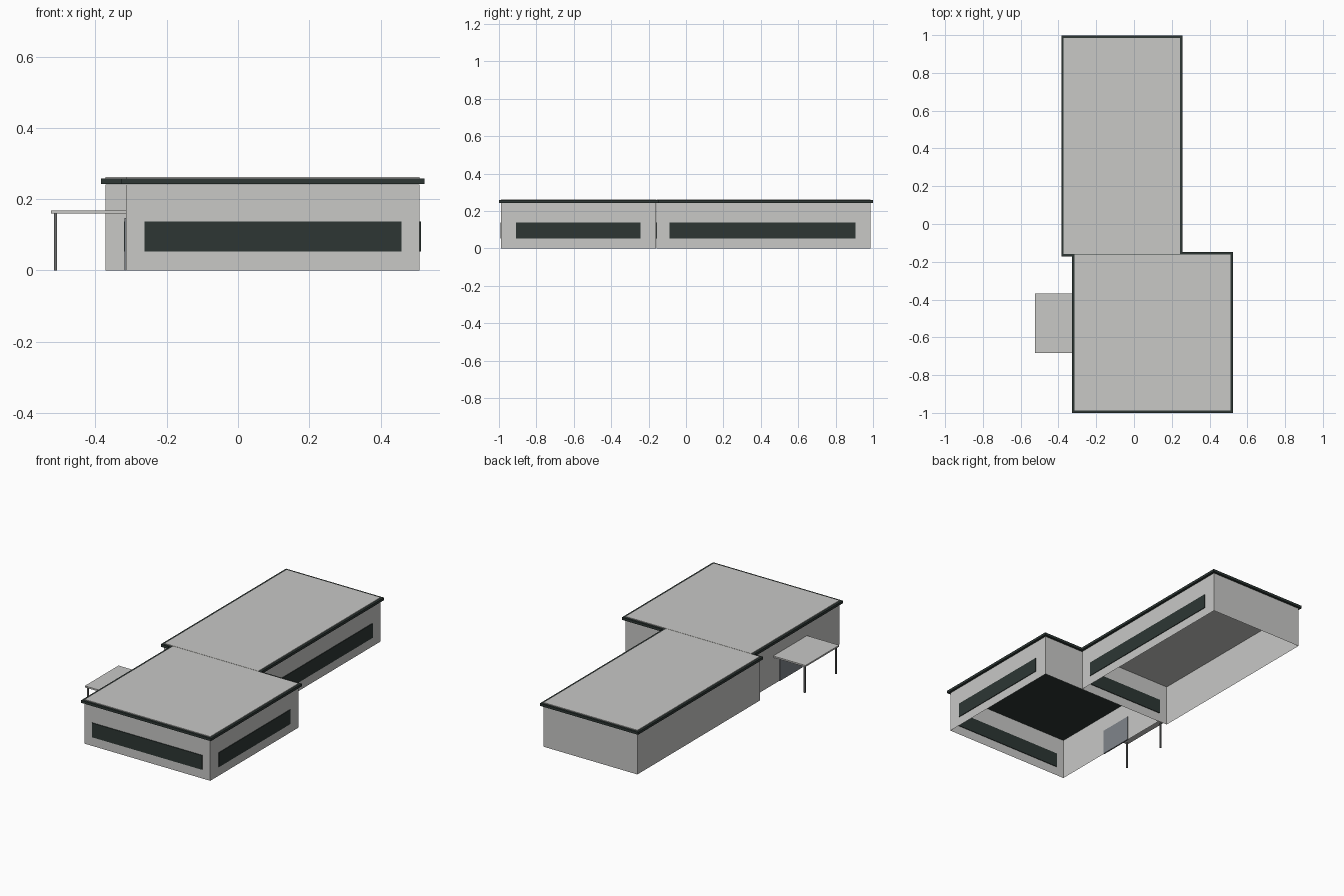
import bpy
import bmesh
from mathutils import Vector

if "Cube" in bpy.data.objects:
    bpy.data.objects.remove(bpy.data.objects["Cube"], do_unlink=True)


def material(name, r, g, b):
    mat = bpy.data.materials.new(name)
    mat.use_nodes = True
    mat.diffuse_color = (r, g, b, 1)
    mat.node_tree.nodes["Principled BSDF"].inputs["Base Color"].default_value = (r, g, b, 1)
    return mat


light_grey = material("light grey render", 0.58, 0.58, 0.565)
dark_slate = material("dark slate", 0.026, 0.037, 0.034)
door_grey = material("blue grey door", 0.215, 0.235, 0.26)
post_grey = material("post grey", 0.15, 0.155, 0.155)


def box(name, x, y, z, mat, open_sides=()):
    """Box from (min, max) ranges; open_sides lists the z directions left open."""
    bm = bmesh.new()
    bmesh.ops.create_cube(bm, size=1)
    for v in bm.verts:
        v.co = Vector([r[0] if c < 0 else r[1] for r, c in zip((x, y, z), v.co)])
    bm.normal_update()
    gone = [f for f in bm.faces if round(f.normal.z) in open_sides and round(f.normal.z)]
    bmesh.ops.delete(bm, geom=gone, context="FACES")
    mesh = bpy.data.meshes.new(name)
    bm.to_mesh(mesh)
    bm.free()
    mesh.materials.append(mat)
    obj = bpy.data.objects.new(name, mesh)
    bpy.context.collection.objects.link(obj)
    return obj


def around(c, half):
    return (c - half, c + half)


# Two wings: hollow walls, overhanging dark roof edge and pale roof panel
EAVE = 0.013
wings = {
    "front_wing": ((-0.314, 0.51), (-0.988, -0.161), (-1, 1)),
    "rear_wing": ((-0.372, 0.244), (-0.159, 0.986), (-1,)),
}
for name, (x, y, openings) in wings.items():
    box(name + "_walls", x, y, (0, 0.242), light_grey, openings)
    box(name + "_roof_edge", (x[0] - EAVE, x[1] + EAVE), (y[0] - EAVE, y[1] + EAVE),
        (0.243, 0.258), dark_slate)
    box(name + "_roof_panel", x, y, (0.257, 0.262), light_grey)

# Strip windows set through the walls
SILL = (0.053, 0.138)
GLASS = 0.004
box("front_window", (-0.263, 0.459), around(-0.988, GLASS), SILL, dark_slate)
box("front_wing_side_window", around(0.51, GLASS), (-0.91, -0.243), SILL, dark_slate)
box("rear_wing_side_window", around(0.244, GLASS), (-0.088, 0.907), SILL, dark_slate)
box("rear_wing_front_window", (-0.32, 0.18), around(-0.159, GLASS), SILL, dark_slate)

# Entrance with canopy on two posts
box("entrance_door", around(-0.314, GLASS), (-0.634, -0.425), (0, 0.147), door_grey)
box("entrance_canopy", (-0.525, -0.314), (-0.683, -0.368), (0.16, 0.169), light_grey)
for side, y in (("front", -0.671), ("rear", -0.38)):
    box(side + "_canopy_post", around(-0.512, 0.004), around(y, 0.004), (0, 0.16), post_grey)
